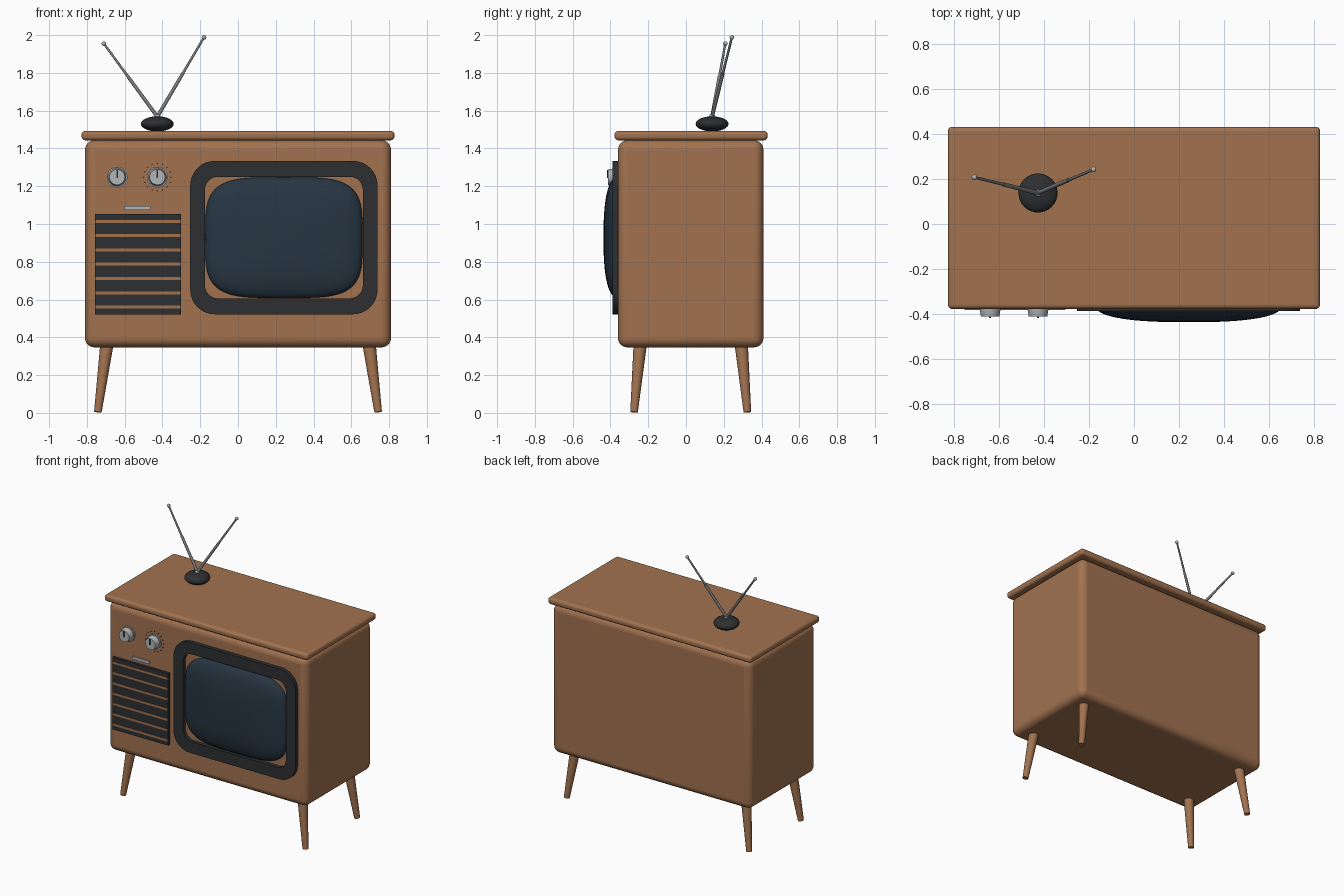
import bpy, bmesh, math
from mathutils import Vector

if "Cube" in bpy.data.objects:
    bpy.data.objects.remove(bpy.data.objects["Cube"])


def material(name, r, g, b):
    m = bpy.data.materials.new(name)
    m.diffuse_color = (r, g, b, 1)
    m.use_nodes = True
    m.node_tree.nodes["Principled BSDF"].inputs["Base Color"].default_value = m.diffuse_color
    return m


WOOD = material("wood", 0.36, 0.17, 0.08)
DARK = material("dark_plastic", 0.027, 0.028, 0.03)
GLASS = material("glass", 0.02, 0.036, 0.055)
METAL = material("metal", 0.45, 0.46, 0.47)
ROD = material("rod_metal", 0.2, 0.2, 0.2)


def finish(ob, name, mat, smooth=True):
    ob.name = name
    ob.data.materials.clear()
    ob.data.materials.append(mat)
    if smooth:
        bpy.ops.object.select_all(action='DESELECT')
        ob.select_set(True)
        bpy.context.view_layer.objects.active = ob
        bpy.ops.object.shade_smooth_by_angle(angle=math.radians(35))
    return ob


def box(name, lo, hi, mat, bevel=0, segments=5):
    lo, hi = Vector(lo), Vector(hi)
    bpy.ops.mesh.primitive_cube_add(size=1, location=(lo + hi) / 2)
    ob = bpy.context.object
    ob.scale = hi - lo
    bpy.ops.object.transform_apply(location=False, rotation=False, scale=True)
    if bevel:
        mod = ob.modifiers.new("bevel", 'BEVEL')
        mod.width, mod.segments = bevel, segments
    return finish(ob, name, mat, bool(bevel))


def rod(name, a, b, r1, r2, mat, sides=24):
    a, b = Vector(a), Vector(b)
    bpy.ops.mesh.primitive_cone_add(vertices=sides, radius1=r1, radius2=r2,
                                    depth=(b - a).length, location=(a + b) / 2)
    ob = bpy.context.object
    ob.rotation_euler = (b - a).to_track_quat('Z', 'Y').to_euler()
    return finish(ob, name, mat)


def ball(name, loc, scale, mat):
    bpy.ops.mesh.primitive_uv_sphere_add(segments=32, ring_count=16, radius=1, location=loc)
    ob = bpy.context.object
    ob.scale = scale
    return finish(ob, name, mat)


def mesh_object(name, bm, mat):
    bmesh.ops.recalc_face_normals(bm, faces=bm.faces)
    me = bpy.data.meshes.new(name)
    bm.to_mesh(me)
    bm.free()
    ob = bpy.data.objects.new(name, me)
    bpy.context.collection.objects.link(ob)
    return finish(ob, name, mat)


def rounded_rect(cx, cz, hx, hz, r, n=8):
    pts = []
    for q, (sx, sz) in enumerate([(1, 1), (-1, 1), (-1, -1), (1, -1)]):
        for i in range(n + 1):
            a = (q + i / n) * math.pi / 2
            pts.append((cx + sx * (hx - r) + r * math.cos(a),
                        cz + sz * (hz - r) + r * math.sin(a)))
    return pts


# Cabinet and overhanging top
box("cabinet", (-0.81, -0.36, 0.347), (0.81, 0.41, 1.443), WOOD, 0.05, 6)
box("top_slab", (-0.828, -0.378, 1.443), (0.828, 0.432, 1.493), WOOD, 0.02, 5)

# Splayed tapered legs
for sx, side in ((-1, "left"), (1, "right")):
    for sy, end in ((-1, "front"), (1, "back")):
        rod(f"{end}_{side}_leg", (sx * 0.742, 0.025 + sy * 0.3, 0.004),
            (sx * 0.692, 0.025 + sy * 0.266, 0.38), 0.02, 0.036, WOOD)

# Screen surround: a rounded frame
CX, CZ = 0.243, 0.928
outer = rounded_rect(CX, CZ, 0.496, 0.406, 0.13)
inner = rounded_rect(CX, CZ, 0.418, 0.322, 0.07)
bm = bmesh.new()
loops = [[bm.verts.new((x, y, z)) for x, z in pts]
         for pts, y in ((outer, -0.35), (outer, -0.388), (inner, -0.388), (inner, -0.35))]
count = len(outer)
for k in range(4):
    a, b = loops[k], loops[(k + 1) % 4]
    for i in range(count):
        j = (i + 1) % count
        bm.faces.new((a[i], a[j], b[j], b[i]))
mesh_object("screen_surround", bm, DARK)

# Bulging picture tube: superellipse rings stepping forward to a pole
bm = bmesh.new()
SEG, RINGS = 64, 14
rings = []
for k in range(RINGS):
    t = k / RINGS * math.pi / 2
    s, h = math.cos(t) ** 0.8, math.sin(t) ** 0.8
    ring = []
    for i in range(SEG):
        a = 2 * math.pi * i / SEG
        c, d = math.cos(a), math.sin(a)
        ring.append(bm.verts.new((
            CX + 0.417 * s * math.copysign(abs(c) ** 0.5, c), -0.357 - 0.08 * h,
            CZ + 0.32 * s * math.copysign(abs(d) ** 0.5, d))))
    rings.append(ring)
pole = bm.verts.new((CX, -0.437, CZ))
for i in range(SEG):
    j = (i + 1) % SEG
    for a, b in zip(rings, rings[1:]):
        bm.faces.new((a[i], a[j], b[j], b[i]))
    bm.faces.new((rings[-1][i], rings[-1][j], pole))
bm.faces.new(rings[0])
mesh_object("picture_tube", bm, GLASS)

# Speaker grille with seven wooden slats
box("speaker_panel", (-0.757, -0.379, 0.522), (-0.303, -0.35, 1.052), DARK)
for i in range(7):
    z = 0.522 + 0.53 / 7 * (i + 0.5)
    box(f"speaker_slat_{i + 1}", (-0.755, -0.382, z - 0.008),
        (-0.305, -0.36, z + 0.008), WOOD)

# Small trim bar
box("trim_bar", (-0.603, -0.37, 1.074), (-0.463, -0.35, 1.095), METAL)

# Control knobs with pointers
KZ = 1.248
for name, x in (("left_knob", -0.64), ("right_knob", -0.427)):
    rod(name + "_base", (x, -0.35, KZ), (x, -0.37, KZ), 0.055, 0.055, METAL, 32)
    rod(name, (x, -0.37, KZ), (x, -0.412, KZ), 0.048, 0.041, METAL, 32)
    box(name + "_pointer", (x - 0.004, -0.418, KZ - 0.004), (x + 0.004, -0.405, KZ + 0.038), DARK)

# Dial dots around the right knob
for i in range(16):
    a = 2 * math.pi * i / 16
    x, z = -0.427 + 0.073 * math.cos(a), KZ + 0.073 * math.sin(a)
    rod(f"dial_dot_{i + 1}", (x, -0.355, z), (x, -0.363, z), 0.004, 0.004, DARK, 8)

# Aerial: domed base, hub and two rods
HUB = (-0.427, 0.138, 1.568)
ball("aerial_base", (-0.427, 0.138, 1.53), (0.087, 0.087, 0.04), DARK)
ball("aerial_hub", HUB, (0.016, 0.016, 0.014), METAL)
for name, tip in (("left", (-0.71, 0.208, 1.955)), ("right", (-0.18, 0.243, 1.988))):
    mid = Vector(HUB).lerp(Vector(tip), 0.55)
    rod(name + "_aerial_lower", HUB, mid, 0.01, 0.009, ROD, 12)
    rod(name + "_aerial_upper", mid, tip, 0.007, 0.006, ROD, 12)
    ball(name + "_aerial_tip", tip, (0.012, 0.012, 0.012), METAL)
